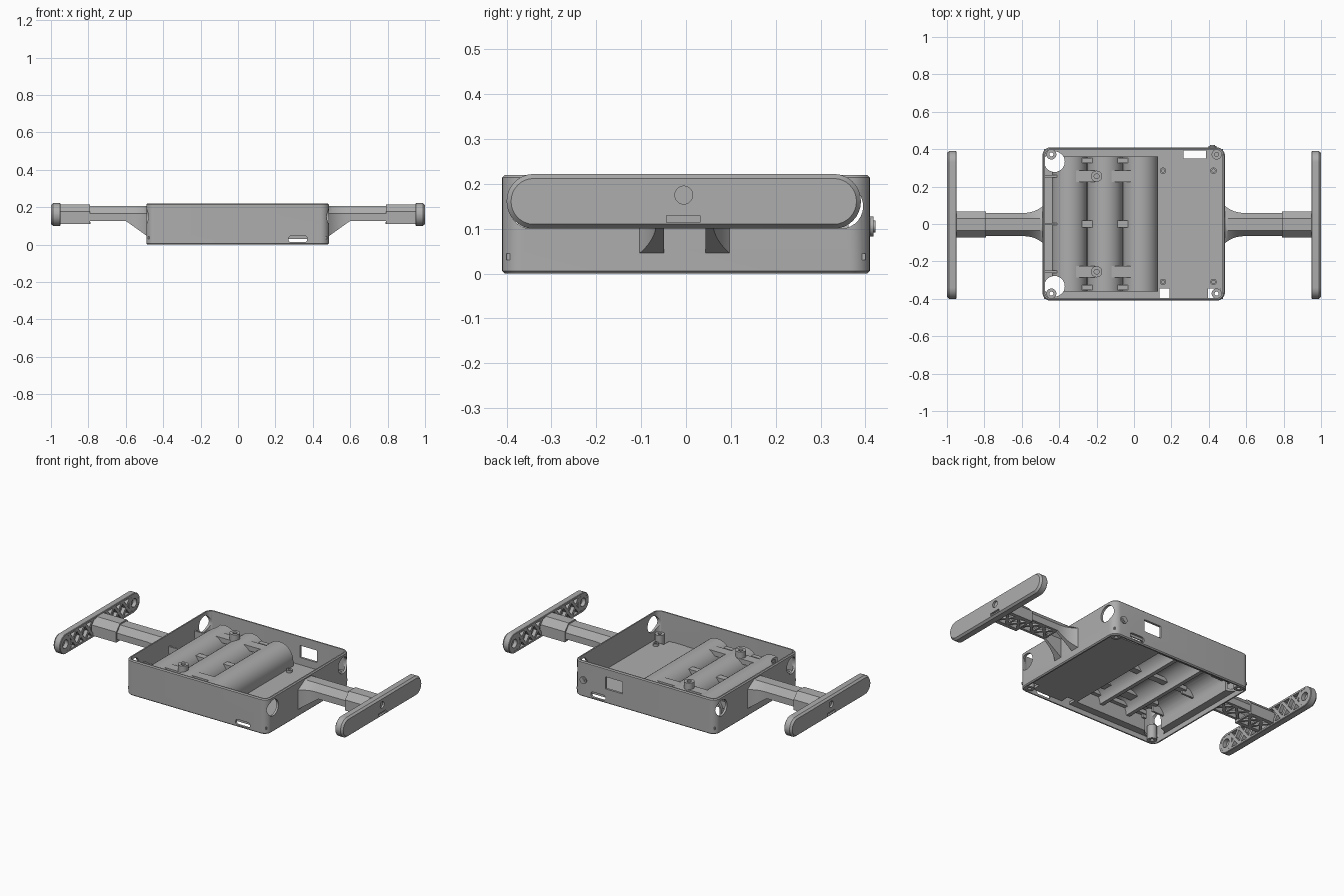
import bpy, bmesh, math
from mathutils import Matrix, Vector

cube = bpy.data.objects.get("Cube")
if cube:
    bpy.data.objects.remove(cube)

grey = bpy.data.materials.new("matte_grey")
COL = (0.42, 0.42, 0.42, 1)
grey.diffuse_color = COL
grey.use_nodes = True
grey.node_tree.nodes["Principled BSDF"].inputs["Base Color"].default_value = COL


def make(name, bm, cutters=(), mirror=False):
    """Turn a bmesh into a finished object, cut it and mirror it across x."""
    bmesh.ops.recalc_face_normals(bm, faces=bm.faces)
    me = bpy.data.meshes.new(name)
    bm.to_mesh(me)
    bm.free()
    me.materials.append(grey)
    ob = bpy.data.objects.new(name, me)
    bpy.context.collection.objects.link(ob)
    for c in cutters:
        m = ob.modifiers.new("cut", 'BOOLEAN')
        m.operation, m.solver, m.object = 'DIFFERENCE', 'EXACT', c
    if cutters:
        bpy.context.view_layer.update()
        dg = bpy.context.evaluated_depsgraph_get()
        ob.data = bpy.data.meshes.new_from_object(ob.evaluated_get(dg))
        ob.modifiers.clear()
    ob.data.shade_smooth()
    ob.data.set_sharp_from_angle(angle=math.radians(32))
    if mirror:
        ob.modifiers.new("mirror", 'MIRROR')
    return ob


def add_box(bm, lo, hi):
    lo, hi = Vector(lo), Vector(hi)
    mat = Matrix.Translation((lo + hi) / 2) @ Matrix.Diagonal((*(hi - lo), 1))
    bmesh.ops.create_cube(bm, size=1, matrix=mat)


def add_cyl(bm, c, r, depth, axis='Z', n=28):
    rot = {'Z': Matrix.Identity(4), 'X': Matrix.Rotation(math.pi / 2, 4, 'Y'),
           'Y': Matrix.Rotation(math.pi / 2, 4, 'X')}[axis]
    bmesh.ops.create_cone(bm, cap_ends=True, segments=n, radius1=r, radius2=r,
                          depth=depth, matrix=Matrix.Translation(c) @ rot)


def add_bar(bm, a, b, width, normal, thick):
    """Flat bar from a to b whose thin direction is the given normal."""
    a, b, nz = Vector(a), Vector(b), Vector(normal)
    d = (b - a).normalized()
    rot = Matrix((d, nz.cross(d), nz)).transposed().to_4x4()
    size = Matrix.Diagonal(((b - a).length, width, thick, 1))
    bmesh.ops.create_cube(bm, size=1, matrix=Matrix.Translation((a + b) / 2) @ rot @ size)


def add_rings(bm, loops, closed=False):
    rows = [[bm.verts.new(p) for p in loop] for loop in loops]
    pairs = list(zip(rows, rows[1:])) + ([(rows[-1], rows[0])] if closed else [])
    for r0, r1 in pairs:
        for i in range(len(r0)):
            j = (i + 1) % len(r0)
            bm.faces.new((r0[i], r0[j], r1[j], r1[i]))
    if not closed:
        bm.faces.new(rows[0])
        bm.faces.new(rows[-1])


def round_rect(cx, cy, hx, hy, r, n=8):
    pts = []
    for k, (sx, sy) in enumerate(((1, 1), (-1, 1), (-1, -1), (1, -1))):
        for i in range(n + 1):
            a = (k + i / n) * math.pi / 2
            pts.append((cx + sx * (hx - r) + r * math.cos(a),
                        cy + sy * (hy - r) + r * math.sin(a)))
    return pts


def cutter(name, build):
    bm = bmesh.new()
    build(bm)
    ob = make(name, bm)
    ob.hide_render = True
    ob.hide_viewport = False
    cutter_list.append(ob)
    return ob


cutter_list = []
SIDES = (-1, 1)

# Case wall: open rounded frame with ports and corner windows
port = round_rect(0.32, 0.03, 0.05, 0.017, 0.015)
cuts = [cutter("port_cutter", lambda bm: add_rings(bm, [[(x, y, z) for x, z in port] for y in (-0.5, 0.5)])),
        cutter("socket_cutter", lambda bm: add_box(bm, (0.15, 0.35, 0.09), (0.27, 0.45, 0.165)))]
for sy in SIDES:
    cuts.append(cutter("window_cutter", lambda bm: add_cyl(bm, (0, 0.345 * sy, 0.15), 0.05, 1.2, 'X')))
bm = bmesh.new()
add_rings(bm, [[(x, y, z) for x, y in round_rect(-0.002, 0, 0.488 - d, 0.41 - d, 0.045 - d)]
               for z, d in ((0, 0.006), (0.006, 0), (0.214, 0), (0.22, 0.006), (0.22, 0.014), (0, 0.014))],
          closed=True)
make("case_wall", bm, cuts)

# Floor of the electronics bay
def floor_gaps(bm):
    add_box(bm, (0.265, 0.35, 0), (0.385, 0.393, 0.1))
    add_box(bm, (0.135, -0.396, 0), (0.19, -0.345, 0.1))
    add_box(bm, (0.395, -0.396, 0), (0.46, -0.345, 0.1))

bm = bmesh.new()
add_box(bm, (0.12, -0.4, 0.03), (0.476, 0.4, 0.045))
make("bay_floor", bm, [cutter("floor_cutter", floor_gaps)])

# Screw bosses on the floor and corner posts
def add_boss(bm, x, y, z0, z1, r, hole):
    add_rings(bm, [[(x + q * math.cos(t * math.pi / 12), y + q * math.sin(t * math.pi / 12), z)
                    for t in range(24)] for z, q in ((z0, r), (z1, r), (z1, hole), (z0, hole))], closed=True)

bm = bmesh.new()
for x in (0.155, 0.425):
    for y in (-0.31, 0.285):
        add_boss(bm, x, y, 0.04, 0.06, 0.017, 0.008)
make("floor_bosses", bm)
bm = bmesh.new()
for sx in SIDES:
    for sy in SIDES:
        add_boss(bm, sx * 0.442, sy * 0.372, 0.004, 0.09, 0.027, 0.011)
make("corner_posts", bm)

# Battery tray: three arched shells with ribs
CX, CZ, R, T = (-0.345, -0.155, 0.035), 0.078, 0.095, 0.012

def arches(r):
    pts = []
    for c in CX:
        pts += [(c - r * math.cos(math.pi * i / 20), CZ + r * math.sin(math.pi * i / 20))
                for i in range(21)]
    return [(CX[0] - r, 0.03)] + pts + [(CX[-1] + r, 0.03)]

def add_extrude(bm, pts, y0, y1):
    add_rings(bm, [[(x, y, z) for x, z in pts] for y in (y0, y1)])

def add_wells(bm):
    for sy in SIDES:
        add_cyl(bm, (-0.425, 0.333 * sy, 0.1), 0.055, 0.4)

wells = cutter("corner_well_cutter", add_wells)
bm = bmesh.new()
eps = 0.0004  # keeps neighbouring arches from sharing points
add_extrude(bm, arches(R - eps) + arches(R - T)[::-1], -0.36, 0.36)
make("battery_arches", bm, [wells])
for sy, label in ((-1, "front"), (1, "back")):
    bm = bmesh.new()
    add_extrude(bm, arches(R - 0.002), sy * 0.362, sy * 0.35)
    make("tray_end_" + label, bm, [wells])
    bm = bmesh.new()
    add_box(bm, (-0.48, min(sy * 0.358, sy * 0.4), 0.03), (0.13, max(sy * 0.358, sy * 0.4), 0.045))
    make("tray_shelf_" + label, bm, [wells])
bm = bmesh.new()
add_box(bm, (-0.48, -0.4, 0.03), (-0.435, 0.4, 0.045))
make("tray_shelf_side", bm, [wells])
bm = bmesh.new()
for y, h, z in ((0, 0.02, 0.145), (0.34, 0.014, 0.145), (-0.34, 0.014, 0.145),
                (0.255, 0.03, 0.166), (-0.255, 0.03, 0.166)):
    for x0, x1 in zip(CX, CX[1:]):
        add_box(bm, (x0 - 0.02, y - h, 0.135 if z > 0.15 else 0.12), (x1 + 0.02, y + h, z))
    add_box(bm, (-0.475, y - 0.006, 0.1), (CX[0], y + 0.006, 0.145))
make("tray_ribs", bm, [wells])
bm = bmesh.new()
for sy in SIDES:
    add_boss(bm, -0.2, sy * 0.255, 0.15, 0.205, 0.03, 0.013)
    add_cyl(bm, (-0.2, sy * 0.255, 0.175), 0.014, 0.03)
make("tray_bosses", bm)

# Power button on the back
bm = bmesh.new()
add_cyl(bm, (0.42, 0.408, 0.105), 0.022, 0.02, 'Y')
add_cyl(bm, (0.42, 0.414, 0.105), 0.013, 0.016, 'Y')
make("power_button", bm)

# Arms: chamfered channels, open underneath, flared at the case
def section(x, w, zb, top):
    half = [(w, zb), (w, top - 0.04), (0.032, top)]
    inner = [(0.022, top - 0.014), (0.046, top - 0.045), (0.046, zb)]
    out = half + [(-y, z) for y, z in half[::-1]]
    inn = [(-y, z) for y, z in inner[::-1]] + inner
    return [(x, y - 0.003, z) for y, z in out + inn]

bm = bmesh.new()
rows = []
for i in range(11):
    t = i / 10
    rows.append(section(0.478 + 0.122 * t, 0.062 + 0.045 * (1 - t) ** 2.5, 0.04 + 0.087 * t, 0.207))
rows.append(section(0.8, 0.062, 0.127, 0.207))
add_rings(bm, rows)
make("arms", bm, mirror=True)
bm = bmesh.new()
add_rings(bm, [section(x, 0.07, 0.11, 0.216) for x in (0.79, 0.96)])
make("arm_sleeves", bm, mirror=True)

# Crossed braces under the arms
bm = bmesh.new()
for x0, x1, n, z in ((0.6, 0.79, 2, 0.133), (0.795, 0.955, 2, 0.116)):
    step = (x1 - x0) / n
    for i in range(n):
        for s in SIDES:
            add_bar(bm, (x0 + i * step, -0.05 * s, z), (x0 + (i + 1) * step, 0.05 * s, z),
                    0.016, (0, 0, 1), 0.011)
        add_box(bm, (x0 + i * step - 0.006, -0.055, z - 0.005), (x0 + i * step + 0.006, 0.05, z + 0.005))
make("arm_braces", bm, mirror=True)

# End plates: rounded shells, open toward the case
def plate_marks(bm):
    add_cyl(bm, (1, -0.005, 0.175), 0.02, 0.024, 'X')
    add_box(bm, (0.988, -0.043, 0.114), (1.05, 0.031, 0.13))

YC, ZC, HY, HZ = -0.005, 0.161, 0.395, 0.061
bm = bmesh.new()
add_rings(bm, [[(x, y, z) for y, z in round_rect(YC, ZC, HY - d, HZ - d, HZ - d - 0.0005)]
               for x, d in ((0.975, 0.014), (0.95, 0.014), (0.95, 0.003), (0.953, 0),
                            (0.988, 0), (1.0, 0.01))])
make("end_plates", bm, [cutter("plate_cutter", plate_marks)], mirror=True)

# Lattice on the inner side of the end plates
bm = bmesh.new()
for s in SIDES:
    for i in range(3):
        y0, y1 = 0.065 + 0.08 * i, 0.145 + 0.08 * i
        for za, zb in ((0.11, 0.212), (0.212, 0.11)):
            add_bar(bm, (0.962, YC + s * y0, za), (0.962, YC + s * y1, zb), 0.018, (1, 0, 0), 0.022)
    bm2_y = YC + s * 0.338
    add_rings(bm, [[(x, bm2_y + q * math.cos(t * math.pi / 12), ZC + q * math.sin(t * math.pi / 12))
                    for t in range(24)] for x, q in ((0.951, 0.05), (0.975, 0.05), (0.975, 0.026), (0.951, 0.026))],
              closed=True)
make("end_plate_lattice", bm, mirror=True)

# Remove the cutters now that every cut is applied
for ob in cutter_list:
    bpy.data.objects.remove(ob)
